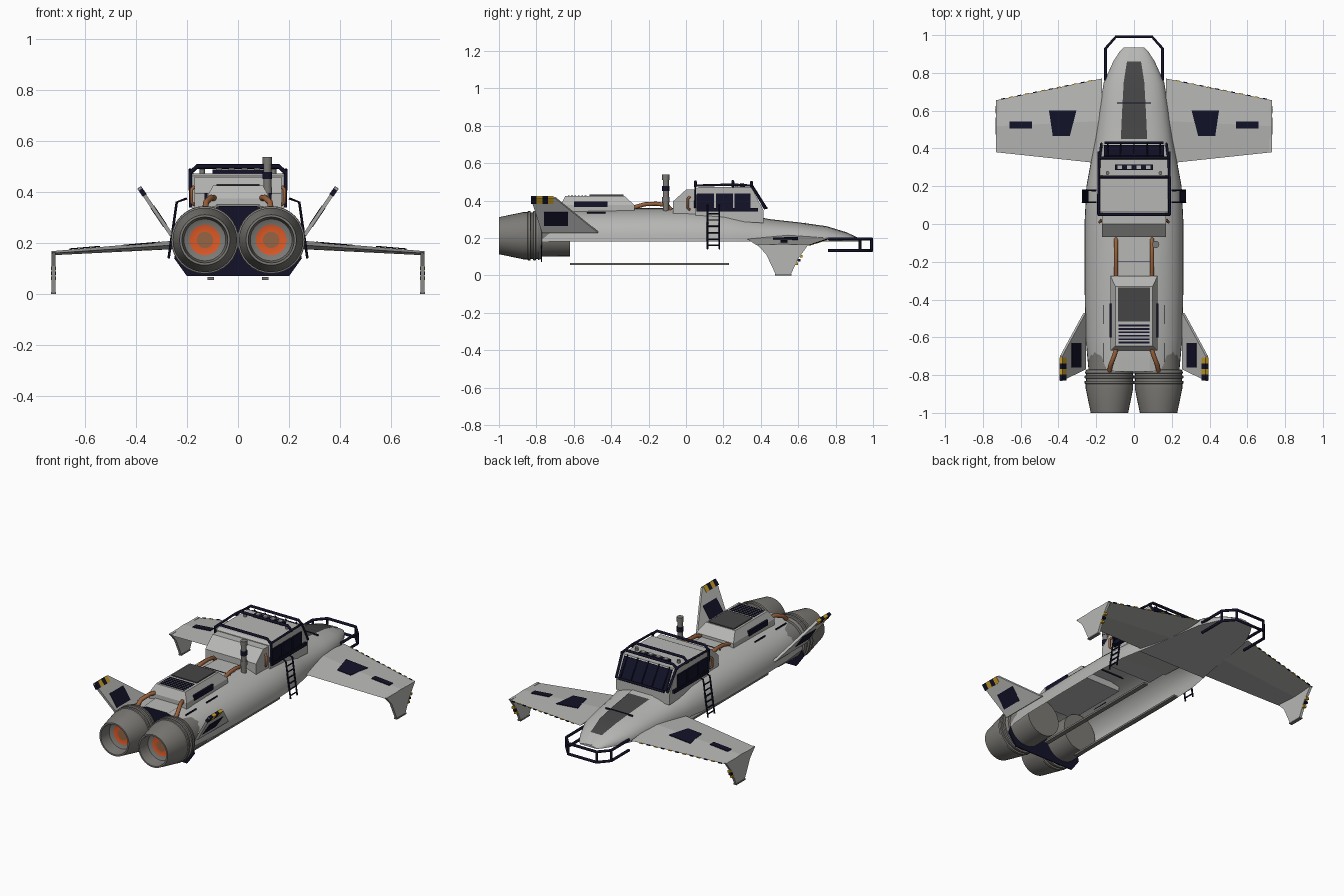
import bpy, bmesh, math
from mathutils import Vector

if "Cube" in bpy.data.objects:
    bpy.data.objects.remove(bpy.data.objects["Cube"])

def material(name, *rgb):
    m = bpy.data.materials.new(name)
    m.use_nodes = True
    m.diffuse_color = (*rgb, 1)
    m.node_tree.nodes["Principled BSDF"].inputs["Base Color"].default_value = (*rgb, 1)
    return m

GREY = material("light grey", .47, .47, .46)
STEEL = material("engine steel", .2, .195, .18)
DARK = material("dark grey", .06, .06, .06)
NAVY = material("navy black", .006, .006, .022)
ORANGE = material("glow orange", .72, .1, .02)
CORE = material("burnt brown", .3, .13, .06)
COPPER = material("copper", .32, .12, .045)
YELLOW = material("hazard yellow", .6, .36, .02)

def finish(name, bm, *mats, smooth=None):
    bmesh.ops.recalc_face_normals(bm, faces=bm.faces)
    me = bpy.data.meshes.new(name)
    bm.to_mesh(me)
    bm.free()
    ob = bpy.data.objects.new(name, me)
    bpy.context.collection.objects.link(ob)
    for m in mats:
        me.materials.append(m)
    if smooth:
        bpy.ops.object.select_all(action='DESELECT')
        ob.select_set(True)
        bpy.context.view_layer.objects.active = ob
        bpy.ops.object.shade_smooth_by_angle(angle=math.radians(smooth))
    return ob

def loft(bm, rings, closed=True, caps=True):
    rows = [[bm.verts.new(p) for p in r] for r in rings]
    n = len(rows[0])
    for a, b in zip(rows, rows[1:]):
        for i in range(n if closed else n - 1):
            j = (i + 1) % n
            bm.faces.new((a[i], a[j], b[j], b[i]))
    if caps:
        bm.faces.new(rows[0])
        bm.faces.new(rows[-1])
    return rows

def slab(name, pts, offset, mat):
    """Flat polygon pushed along an offset vector."""
    bm = bmesh.new()
    off = Vector(offset)
    loft(bm, [pts, [Vector(p) + off for p in pts]])
    return finish(name, bm, mat)

def box(name, lo, hi, mat):
    (a, b, c), (d, e, f) = lo, hi
    return slab(name, [(a, b, c), (d, b, c), (d, e, c), (a, e, c)], (0, 0, f - c), mat)

def bar(name, pts, r, mat, sides=8, smooth=50):
    """Round bar along a path."""
    P = [Vector(p) for p in pts]
    rings = []
    u = None
    for i, p in enumerate(P):
        t = (P[min(i + 1, len(P) - 1)] - P[max(i - 1, 0)]).normalized()
        if u is None:
            u = t.orthogonal()
        u = (u - t * u.dot(t)).normalized()
        v = t.cross(u)
        rings.append([p + r * (u * math.cos(k * math.tau / sides) + v * math.sin(k * math.tau / sides))
                      for k in range(sides)])
    bm = bmesh.new()
    loft(bm, rings)
    return finish(name, bm, mat, smooth=smooth)

def side(pts, s):
    return [(x * s, y, z) for x, y, z in pts]

# Hull: open-bottomed shell lofted along y as (y, half width, top)
BASE = .18
STATIONS = [(-.78, .24, .345), (-.6, .257, .355), (-.3, .262, .36), (0, .262, .36), (.2, .252, .35),
            (.32, .23, .325), (.45, .205, .3), (.6, .185, .283), (.75, .16, .262),
            (.86, .11, .228), (.91, .078, .203), (.935, .055, .19)]

def section(w, top):
    angles = [0, 8, 18, 30, 42, 54, 65, 76, 85]
    angles += [180 - a for a in reversed(angles)]
    out = []
    for a in angles:
        c, s = math.cos(math.radians(a)), math.sin(math.radians(a))
        out.append((math.copysign(abs(c) ** .85, c) * w, BASE + (top - BASE) * s ** .8))
    # Two middle points mark the edge of the dark nose strip
    out[8], out[9] = (.34 * w, out[7][1] + .003), (-.34 * w, out[7][1] + .003)
    return out

bm = bmesh.new()
rows = loft(bm, [[(x, y, z) for x, z in section(w, t)] for y, w, t in STATIONS], closed=False, caps=False)
for f in bm.faces:
    c = f.calc_center_median()
    if .45 < c.y < .86 and abs(c.x) < .005:
        f.material_index = 1
bm.faces.new(rows[-1])
for a, b in zip(rows[5:], rows[6:]):
    bm.faces.new((a[0], b[0], b[-1], a[-1]))
finish("hull", bm, GREY, DARK, smooth=40)

# Rear bulkhead around the engines
rim = [(x, -.775, z) for x, z in section(.24, .345)]
rim += [(-.25, -.775, .14), (-.2, -.775, .07), (.2, -.775, .07), (.25, -.775, .14)]
slab("rear_bulkhead", rim, (0, .006, 0), NAVY)

# Engines: turned profile (y, radius), coloured by depth and radius
PROFILE = [(-.62, .11), (-.77, .112), (-.772, .124), (-.79, .13), (-.792, .124), (-.802, .124), (-.804, .133),
           (-.816, .133), (-.818, .124), (-.83, .124), (-.832, .132), (-.845, .132), (-.847, .126), (-.87, .126),
           (-1, .099), (-1, .09), (-.93, .082), (-.92, .06), (-.92, .032), (-.92, .001)]
for s, tag in ((1, "left"), (-1, "right")):
    bm = bmesh.new()
    loft(bm, [[(s * .13 + r * math.cos(k * math.tau / 32), y, .212 + r * math.sin(k * math.tau / 32))
               for k in range(32)] for y, r in PROFILE])
    for f in bm.faces:
        c = f.calc_center_median()
        r = math.hypot(c.x - s * .13, c.z - .212)
        if abs(c.y + .92) < .003:
            f.material_index = 2 if r < .035 else 1
    finish(tag + "_engine", bm, STEEL, ORANGE, CORE, smooth=30)

    # Wing: root and tip sections
    bm = bmesh.new()
    loft(bm, [side([(x, a, z), (x, (a + b) / 2, z + t), (x, b, z), (x, (a + b) / 2, z - t)], s)
              for x, a, b, z, t in ((.17, .32, .77, .198, .018), (.73, .38, .655, .16, .008))])
    finish(tag + "_wing", bm, GREY)
    slab(tag + "_winglet", side([(.715, .38, .165), (.715, .655, .165), (.715, .6, .09), (.715, .56, .004),
                                 (.715, .48, .004), (.715, .43, .11)], s), (s * .015, 0, 0), GREY)
    box(tag + "_winglet_foot", (s * .723 - .01, .475, 0), (s * .723 + .01, .565, .008), STEEL)

    # Navy wing panels lying on the upper surface
    def on_wing(x, y):
        k = (x - .17) / .56
        a, b = .32 + .06 * k, .77 - .115 * k
        edge = abs(y - (a + b) / 2) / ((b - a) / 2)
        return (s * x, y, .198 - .038 * k + (.018 - .01 * k) * (1 - edge) + .002)
    for n, quad in (("inner", ((.34, .465), (.43, .465), (.45, .6), (.305, .6))),
                    ("outer", ((.54, .505), (.66, .505), (.66, .542), (.54, .542)))):
        slab(f"{tag}_wing_{n}_panel", [on_wing(*q) for q in quad], (0, 0, .004), NAVY)
    # Hazard dashes along the leading edge
    for i in range(12):
        p, q = (Vector((s * x, .77 - .205 * (x - .17), .198 - .068 * (x - .17)))
                for x in (.22 + i * .042, .241 + i * .042))
        bar(f"{tag}_wing_hazard_dash_{i}", [p, q], .004, NAVY if i % 2 else YELLOW, 4)
    for i in range(3):
        y, z = .582 - i * .014, .055 + i * .02
        box(f"{tag}_winglet_dash_{i}", (s * .723 - .009, .585 + i * .012, z), (s * .723 + .009, .6 + i * .012, z + .013),
            NAVY if i % 2 else YELLOW)

    # Canted rear fin: f and h run along the root and up the span
    def on_fin(y, h, lift=0):
        return (s * (.255 + .125 * h + lift * .8), y, .235 + .185 * h - lift * .55)
    thick = (s * .012, 0, -.008)
    slab(tag + "_fin", [on_fin(-.47, 0), on_fin(-.70, 1), on_fin(-.83, 1), on_fin(-.77, 0)], thick, GREY)
    wrap = (s * .015, 0, -.01)
    slab(tag + "_fin_panel", [on_fin(y, h, -.002) for y, h in ((-.63, .2), (-.63, .6), (-.76, .6), (-.76, .2))], wrap, NAVY)
    for i in range(4):
        y = -.708 - i * .03
        slab(f"{tag}_fin_tip_stripe_{i}", [on_fin(y, .84, -.002), on_fin(y, 1.01, -.002),
             on_fin(y - .03, 1.01, -.002), on_fin(y - .03, .84, -.002)], wrap, NAVY if i % 2 else YELLOW)

    # Belly skid
    box(tag + "_skid", (s * .107 - .013, -.62, .055), (s * .107 + .013, .23, .066), STEEL)

    # Ladder
    for y in (.115, .178):
        bar(f"{tag}_ladder_rail_{y}", side([(.2, y, .375), (.24, y, .36), (.272, y, .14)], s), .005, NAVY, 6)
    for i in range(6):
        x, z = .246 + i * .005, .33 - i * .034
        bar(f"{tag}_ladder_rung_{i}", side([(x, .115, z), (x, .178, z)], s), .004, NAVY, 6)

    # Copper pipes
    bar(tag + "_feed_pipe", side([(.095, -.08, .35), (.095, -.1, .375), (.095, -.16, .383),
                                  (.095, -.22, .38), (.095, -.29, .36)], s), .011, COPPER)
    bar(tag + "_exhaust_pipe", side([(.09, -.65, .375), (.105, -.7, .378), (.125, -.75, .36), (.13, -.785, .325)], s), .012, COPPER)
    bar(tag + "_cabin_hose", side([(.172, .02, .42), (.182, .01, .41), (.182, .01, .36), (.172, .02, .35)], s), .007, COPPER)

    # Cabin side windows, split by posts
    for a, b in ((.06, .15), (.16, .25), (.26, .345)):
        box(f"{tag}_window_{a}", (s * .182 - .006, a, .355), (s * .182 + .006, b, .437), NAVY)
    box(tag + "_window_sill", (s * .18 - .012, .055, .34), (s * .18 + .012, .385, .36), NAVY)
    # Roof rack and windscreen frame
    bar(tag + "_rack_rail", side([(.185, .05, .36), (.188, .05, .48), (.188, .25, .485), (.182, .35, .48), (.172, .425, .355)], s), .007, NAVY)
    # Engine cover side vent
    box(tag + "_cover_vent", (s * .125 - .006, -.6, .365), (s * .125 + .006, -.42, .396), NAVY)
    for i, y in enumerate((-.68, -.48, .1, .3)):
        box(f"{tag}_seam_{i}", (s * .16 - .002, y - .05, .33), (s * .16 + .002, y + .05, .339), NAVY)

def cross_prism(name, half, yz, mat):
    return slab(name, [(-half, y, z) for y, z in yz], (2 * half, 0, 0), mat)

# Cabin
cross_prism("cabin", .18, [(.05, .3), (.05, .462), (.07, .472), (.35, .472), (.415, .345), (.415, .28)], GREY)
cross_prism("cabin_rear_locker", .17, [(-.07, .3), (-.07, .395), (0, .458), (.06, .458), (.06, .3)], GREY)
cross_prism("windscreen", .16, [(.357, .467), (.413, .357), (.419, .36), (.363, .47)], NAVY)
for i in range(5):
    x = -.14 + i * .07
    bar(f"windscreen_post_{i}", [(x, .357, .478), (x, .43, .362)], .004, NAVY, 6)
box("cabin_rear_slot", (-.08, .044, .4265), (.08, .05, .4325), DARK)
for y, z in ((.05, .5), (.25, .502), (.35, .498)):
    bar(f"rack_hoop_{y}", [(-.188, y, .475), (-.16, y, z), (.16, y, z), (.188, y, .475)], .008, NAVY)
bar("windscreen_top_bar", [(-.155, .43, .36), (.155, .43, .36)], .007, NAVY)
box("roof_lamp_bar", (-.1, .285, .472), (.1, .315, .488), NAVY)
for i in range(4):
    box(f"roof_lamp_{i}", (-.087 + i * .05, .29, .488), (-.063 + i * .05, .31, .494), GREY)
for x in (-.14, .14):
    bar(f"roof_knob_{x}", [(x, .27, .47), (x, .27, .49)], .01, STEEL)

# Chimney
bar("chimney", [(.115, -.108, .34), (.115, -.108, .53)], .016, STEEL, 16)
for z in (.39, .45, .51):
    bar(f"chimney_band_{z}", [(.115, -.108, z), (.115, -.108, z + .028)], .019, NAVY if z == .45 else STEEL, 16)

# Engine cover with dark hatch and grille
bm = bmesh.new()
loft(bm, [[(-.125, -.67, .32), (.125, -.67, .32), (.125, -.275, .32), (-.125, -.275, .32)],
          [(-.125, -.67, .375), (.125, -.67, .375), (.125, -.275, .375), (-.125, -.275, .375)],
          [(-.098, -.645, .425), (.098, -.645, .425), (.098, -.33, .425), (-.098, -.33, .425)]])
finish("engine_cover", bm, GREY)
box("cover_hatch", (-.085, -.515, .424), (.085, -.335, .431), DARK)
for i in range(6):
    y = -.632 + i * .018
    box(f"cover_grille_{i}", (-.083, y, .423), (.083, y + .009, .428), NAVY)

# Panel seams across the hull top
for y, z in ((-.2, .359), (.64, .28)):
    box(f"cross_seam_{y}", (-.09, y - .002, z - .008), (.09, y + .002, z + .002), NAVY)

# Nose guard
U = [(-.15, .76), (-.15, .93), (-.095, .992), (.095, .992), (.15, .93), (.15, .76)]
bar("guard_lower_rail", [(x, y, .132) for x, y in U], .008, NAVY)
bar("guard_upper_rail", [(x, y, .195) for x, y in U], .008, NAVY)
for x, y in U[1:5]:
    bar(f"guard_post_{x}", [(x, y, .132), (x, y, .195)], .007, NAVY)
